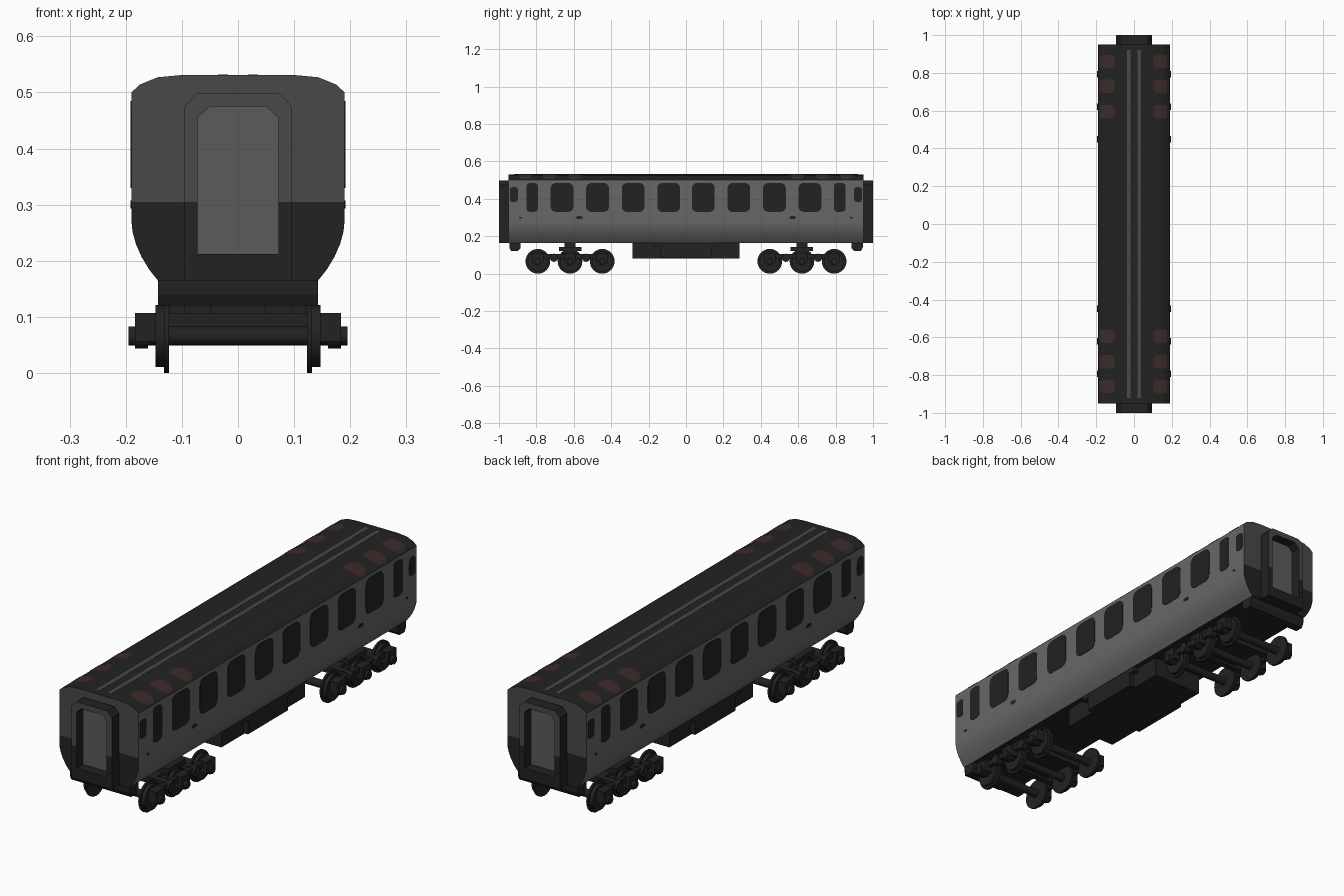
import bpy, bmesh, math
from mathutils import Vector, Matrix

if "Cube" in bpy.data.objects:
    bpy.data.objects.remove(bpy.data.objects["Cube"])


def material(name, *rgb):
    m = bpy.data.materials.new(name)
    m.diffuse_color = (*rgb, 1)
    m.use_nodes = True
    m.node_tree.nodes["Principled BSDF"].inputs["Base Color"].default_value = m.diffuse_color
    return m


BLACK = material("black", 0.016, 0.016, 0.016)
GREY = material("side grey", 0.135, 0.135, 0.135)
DARK = material("end grey", 0.065, 0.065, 0.065)
DOOR = material("door grey", 0.105, 0.105, 0.105)
RED = material("vent red", 0.047, 0.024, 0.024)


def finish(name, bm, mats, rule=None, smooth=False):
    bmesh.ops.recalc_face_normals(bm, faces=bm.faces)
    if rule:
        for f in bm.faces:
            f.material_index = rule(f)
    me = bpy.data.meshes.new(name)
    bm.to_mesh(me)
    bm.free()
    for m in mats:
        me.materials.append(m)
    ob = bpy.data.objects.new(name, me)
    bpy.context.collection.objects.link(ob)
    if smooth:
        bpy.ops.object.select_all(action='DESELECT')
        ob.select_set(True)
        bpy.context.view_layer.objects.active = ob
        bpy.ops.object.shade_smooth_by_angle(angle=math.radians(35))
    return ob


def box_into(bm, x0, x1, y0, y1, z0, z1):
    mat = Matrix.Translation(((x0 + x1) / 2, (y0 + y1) / 2, (z0 + z1) / 2))
    mat = mat @ Matrix.Diagonal((x1 - x0, y1 - y0, z1 - z0, 1))
    bmesh.ops.create_cube(bm, size=1, matrix=mat)


def cyl_into(bm, x0, x1, y, z, r, n=24, r2=None):
    mat = Matrix.Translation(((x0 + x1) / 2, y, z)) @ Matrix.Rotation(math.pi / 2, 4, 'Y')
    bmesh.ops.create_cone(bm, cap_ends=True, segments=n, radius1=r,
                          radius2=r if r2 is None else r2, depth=x1 - x0, matrix=mat)


def prism_into(bm, a, b):
    """Solid between two matching loops of points."""
    va, vb = [bm.verts.new(p) for p in a], [bm.verts.new(p) for p in b]
    bm.faces.new(va)
    bm.faces.new(vb)
    for i in range(len(va)):
        j = (i + 1) % len(va)
        bm.faces.new((va[i], va[j], vb[j], vb[i]))


def mirrored(half):
    return half + [(-x, z) for x, z in reversed(half) if x > 0]


def rounded(u0, u1, v0, v1, r, n=4):
    pts = []
    for k, (u, v) in enumerate([(u1 - r, v1 - r), (u0 + r, v1 - r), (u0 + r, v0 + r), (u1 - r, v0 + r)]):
        for i in range(n + 1):
            a = math.pi / 2 * (k + i / n)
            pts.append((u + r * math.cos(a), v + r * math.sin(a)))
    return pts


# Body shell: curved lower sides, flat waist, shallow roof; ends split at waist height
ROOF = [(0.19, 0.5), (0.175, 0.514), (0.143, 0.527), (0.1, 0.531)]
LOW = [(0.143, 0.165), (0.158, 0.184), (0.172, 0.207), (0.182, 0.23), (0.188, 0.252), (0.19, 0.272), (0.19, 0.305)]
profile = mirrored(LOW + ROOF)
bm = bmesh.new()
loops = [[bm.verts.new((x, y, z)) for x, z in profile] for y in (-0.95, 0.95)]
n = len(profile)
for i in range(n):
    j = (i + 1) % n
    bm.faces.new((loops[0][i], loops[0][j], loops[1][j], loops[1][i]))
k = len(LOW)
for lp in loops:
    bm.faces.new(lp[:k] + lp[n - k:])
    bm.faces.new(lp[k - 1:n - k + 1])


def body_rule(f):
    c = f.calc_center_median()
    if abs(f.normal.y) > 0.9:
        return 2 if c.z > 0.305 else 0
    return 0 if c.z > 0.5 or c.z < 0.17 else 1


finish("coach_body", bm, [BLACK, GREY, DARK], body_rule, smooth=True)

# Side windows and door handles, thin plates on both sides
openings = [(y, 0.122, 0.33, 0.485, 0.028) for y in (0.0925, 0.2825, 0.4725, 0.6625)]
openings += [(0.822, 0.064, 0.33, 0.485, 0.022), (0.92, 0.042, 0.383, 0.463, 0.015)]
handles = [(0.57, 0.034, 0.293, 0.307, 0.006), (0.885, 0.016, 0.296, 0.304, 0.003)]
for name, items in (("side_windows", openings), ("door_handles", handles)):
    bm = bmesh.new()
    for yc, w, z0, z1, r in items:
        for sx in (-1, 1):
            for sy in (-1, 1):
                pts = rounded(sy * yc - w / 2, sy * yc + w / 2, z0, z1, r)
                prism_into(bm, [(sx * 0.188, y, z) for y, z in pts], [(sx * 0.1915, y, z) for y, z in pts])
    finish(name, bm, [BLACK])


# Roof vents: rounded plates cut where the roof bends so that they follow it
def roof_z(x):
    pts = ROOF + [(0, 0.531)]
    for (xa, za), (xb, zb) in zip(pts, pts[1:]):
        if xb <= x <= xa:
            return za + (zb - za) * (xa - x) / (xa - xb)
    return 0.5


bm = bmesh.new()
for sy in (-1, 1):
    for yc in (0.595, 0.73, 0.86):
        pts = rounded(0.102, 0.186, sy * yc - 0.036, sy * yc + 0.036, 0.026)
        bm.faces.new([bm.verts.new((x, y, 0)) for x, y in pts])
for x in (0.143, 0.175):
    bmesh.ops.bisect_plane(bm, geom=bm.verts[:] + bm.edges[:] + bm.faces[:],
                           plane_co=(x, 0, 0), plane_no=(1, 0, 0))
for v in bm.verts:
    v.co.z = roof_z(v.co.x) + 0.0015
dup = bmesh.ops.duplicate(bm, geom=bm.verts[:] + bm.edges[:] + bm.faces[:])
for g in dup["geom"]:
    if isinstance(g, bmesh.types.BMVert):
        g.co.x *= -1
for f in bm.faces:
    f.normal_update()
    if f.normal.z < 0:
        f.normal_flip()
me = bpy.data.meshes.new("roof_vents")
bm.to_mesh(me)
bm.free()
me.materials.append(RED)
bpy.context.collection.objects.link(bpy.data.objects.new("roof_vents", me))

# Two narrow strips along the roof
bm = bmesh.new()
for x in (-0.027, 0.027):
    box_into(bm, x - 0.009, x + 0.009, -0.92, 0.92, 0.53, 0.5316)
finish("roof_strips", bm, [DARK])

# Gangway frames with recessed doors
OUT = mirrored([(0.096, 0.165), (0.096, 0.305), (0.096, 0.475), (0.073, 0.499)])
INN = mirrored([(0.072, 0.212), (0.072, 0.305), (0.072, 0.455), (0.05, 0.475)])
for s, end in ((-1, "front"), (1, "back")):
    bm = bmesh.new()
    rings = [[bm.verts.new((x, s * y, z)) for x, z in loop]
             for loop, y in ((OUT, 0.948), (OUT, 1.0), (INN, 1.0), (INN, 0.948))]
    for a, b in zip(rings, rings[1:]):
        for i in range(len(OUT)):
            j = (i + 1) % len(OUT)
            bm.faces.new((a[i], a[j], b[j], b[i]))
    finish(end + "_gangway", bm, [BLACK, DARK],
           lambda f: int(abs(f.normal.y) > 0.9 and f.calc_center_median().z > 0.305))
    bm = bmesh.new()
    prism_into(bm, [(x, s * 0.948, z) for x, z in INN], [(x, s * 0.956, z) for x, z in INN])
    finish(end + "_door", bm, [DOOR])
    # Headstock beam under the end, with a sloping lower edge
    bm = bmesh.new()
    sec = [(0.945, 0.168), (0.945, 0.14), (0.935, 0.12), (0.9, 0.12), (0.885, 0.135), (0.885, 0.168)]
    prism_into(bm, [(-0.143, s * y, z) for y, z in sec], [(0.143, s * y, z) for y, z in sec])
    finish(end + "_headstock", bm, [BLACK])

# Equipment boxes under the floor
bm = bmesh.new()
box_into(bm, -0.12, 0.12, -0.285, 0.285, 0.08, 0.168)
for s in (-1, 1):
    x0, x1 = sorted((s * 0.115, s * 0.142))
    box_into(bm, x0, x1, -0.135, 0.14, 0.085, 0.145)
    box_into(bm, x0, x1, -0.17, 0.17, 0.145, 0.168)
finish("underfloor_boxes", bm, [BLACK])

# Six-wheeled bogies
for s, end in ((-1, "front"), (1, "back")):
    yc = s * 0.62
    wheels, frame = bmesh.new(), bmesh.new()
    for dy in (-0.172, 0, 0.172):
        y = yc + dy
        cyl_into(wheels, -0.195, 0.195, y, 0.066, 0.017, 16)
        for sx in (-1, 1):
            cyl_into(wheels, *sorted((sx * 0.123, sx * 0.132)), y, 0.066, 0.066, 32)
            cyl_into(wheels, *sorted((sx * 0.131, sx * 0.147)), y, 0.066, 0.055, 32)
            # axle box and its cover
            box_into(frame, *sorted((sx * 0.147, sx * 0.184)), y - 0.03, y + 0.03, 0.056, 0.107)
            cyl_into(frame, *sorted((sx * 0.16, sx * 0.184)), y, 0.066, 0.022, 16)
    for sx in (-1, 1):
        x0, x1 = sorted((sx * 0.15, sx * 0.168))
        box_into(frame, x0, x1, yc - 0.172, yc + 0.172, 0.08, 0.104)
        for dy in (-0.086, 0.086):
            cyl_into(frame, *sorted((sx * 0.148, sx * 0.178)), yc + dy, 0.085, 0.022, 16)
        # bearers that carry the body
        x0, x1 = sorted((sx * 0.048, sx * 0.095))
        box_into(frame, x0, x1, yc - 0.03, yc + 0.03, 0.1, 0.168)
        x0, x1 = sorted((sx * 0.048, sx * 0.14))
        box_into(frame, x0, x1, yc - 0.06, yc + 0.06, 0.12, 0.142)
    for dy in (-0.086, 0.086):
        box_into(frame, -0.155, 0.155, yc + dy - 0.014, yc + dy + 0.014, 0.08, 0.106)
    box_into(frame, -0.1, 0.1, yc - 0.09, yc + 0.09, 0.09, 0.106)
    finish(end + "_wheelsets", wheels, [BLACK], smooth=True)
    finish(end + "_bogie_frame", frame, [BLACK])
